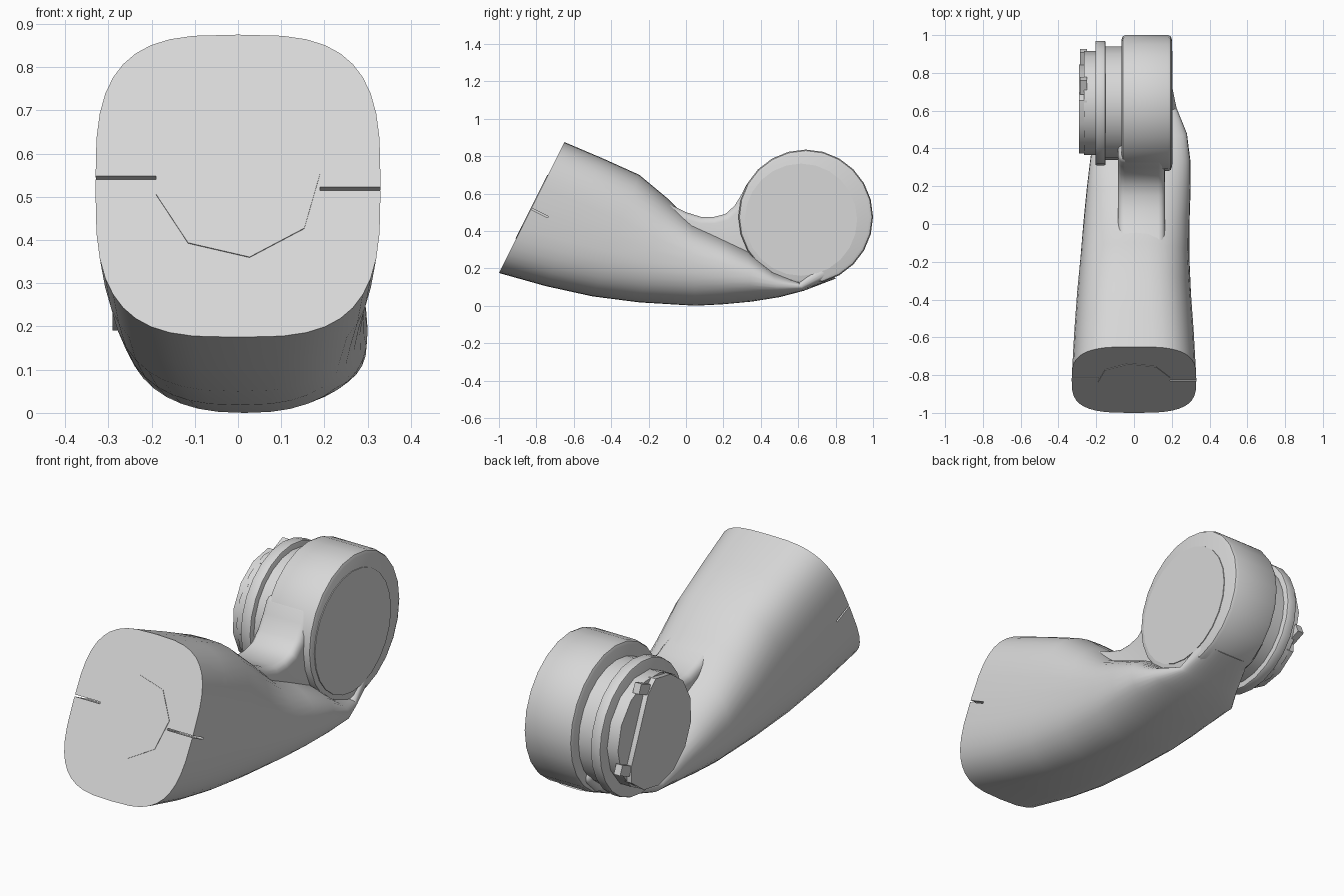
import bpy, bmesh, math
from mathutils import Vector, Matrix

cube = bpy.data.objects.get("Cube")
if cube:
    bpy.data.objects.remove(cube, do_unlink=True)

grey = bpy.data.materials.new("light grey")
grey.use_nodes = True
COLOUR = (0.68, 0.68, 0.68, 1)
grey.diffuse_color = COLOUR
grey.node_tree.nodes["Principled BSDF"].inputs["Base Color"].default_value = COLOUR


def smooth_shade(ob):
    bpy.ops.object.select_all(action="DESELECT")
    bpy.context.view_layer.objects.active = ob
    ob.select_set(True)
    bpy.ops.object.convert(target="MESH")
    bpy.ops.object.shade_smooth_by_angle(angle=math.radians(35))


def finish(name, bm, bevel=0, segments=2):
    bmesh.ops.recalc_face_normals(bm, faces=bm.faces)
    mesh = bpy.data.meshes.new(name)
    bm.to_mesh(mesh)
    bm.free()
    mesh.materials.append(grey)
    ob = bpy.data.objects.new(name, mesh)
    bpy.context.collection.objects.link(ob)
    if bevel:
        mod = ob.modifiers.new("Bevel", "BEVEL")
        mod.width, mod.segments = bevel, segments
        mod.limit_method, mod.angle_limit = "ANGLE", math.radians(40)
    smooth_shade(ob)
    return ob


def loft(name, rings, **kw):
    """Skin a list of closed rings and cap both ends."""
    bm = bmesh.new()
    loops = [[bm.verts.new(p) for p in ring] for ring in rings]
    n = len(loops[0])
    for a, b in zip(loops, loops[1:]):
        for i in range(n):
            j = (i + 1) % n
            bm.faces.new((a[i], a[j], b[j], b[i]))
    bm.faces.new(loops[0])
    bm.faces.new(loops[-1])
    return finish(name, bm, **kw)


def extrude_x(name, profile, x0, x1, **kw):
    """Extrude a side-view (y, z) outline across the width."""
    return loft(name, [[(x, y, z) for y, z in profile] for x in (x0, x1)], **kw)


def circle(y, z, r, n=24, turn=0.0):
    return [(y + r * math.cos(turn + math.tau * i / n),
             z + r * math.sin(turn + math.tau * i / n)) for i in range(n)]


# Tapered shell: bottom point, top point, centre x, half width, squareness
sections = [
    ((-1.0, .175), (-.65, .875), 0, .33, 3.2),
    ((-.75, .105), (-.45, .79), 0, .318, 3.0),
    ((-.5, .05), (-.25, .70), 0, .302, 2.8),
    ((-.25, .018), (-.1, .575), .005, .288, 2.6),
    ((.05, 0), (.03, .45), .015, .28, 2.4),
    ((.2, .008), (.18, .375), .025, .275, 2.4),
    ((.35, .022), (.33, .30), .033, .265, 2.4),
    ((.5, .046), (.46, .19), .035, .245, 2.4),
    ((.63, .08), (.6, .13), .05, .175, 2.6),
    ((.8, .145), (.72, .24), .065, .13, 3.0),
]


def section_ring(low, high, cx, w, power, n=40):
    low, high = Vector(low), Vector(high)
    mid, half = (low + high) / 2, (high - low) / 2
    ring = []
    for i in range(n):
        c, s = math.cos(math.tau * i / n), math.sin(math.tau * i / n)
        u = math.copysign(abs(c) ** (2 / power), c)
        v = math.copysign(abs(s) ** (2 / power), s)
        p = mid + half * v
        ring.append((cx + w * u, p.x, p.y))
    return ring


shell = loft("shell", [section_ring(*s) for s in sections])

# Local frame of the slanted front end
up = Vector((0, .35, .70)).normalized()
out = Vector((0, -up.z, up.y))
frame = Matrix((Vector((1, 0, 0)), up, out)).transposed().to_4x4()
frame.translation = Vector((0, -.825, .525))

# Thin slots either side of the front end
cutters = []
for side, label in ((-1, "right"), (1, "left")):
    bm = bmesh.new()
    bmesh.ops.create_cube(bm, size=1)
    box = Matrix.Translation((side * .275, .007 - side * .014, 0)) @ Matrix.Diagonal((.17, .009, .2, 1))
    bmesh.ops.transform(bm, matrix=frame @ box, verts=bm.verts)
    cutters.append(finish(label + "_slot_cutter", bm))
    cut = shell.modifiers.new(label + " slot", "BOOLEAN")
    cut.object, cut.operation, cut.solver = cutters[-1], "DIFFERENCE", "EXACT"
smooth_shade(shell)
for cutter in cutters:
    bpy.data.objects.remove(cutter, do_unlink=True)

# Eight-sided plate on the front end
loft("front_plate", [[frame @ Vector((x, y, d)) for x, y in circle(0, .005, .192, 8, .14)]
                     for d in (-.01, .003)])

# Curved neck joining the shell to the wheel-shaped joint
neck = [(-.3, .66), (-.2, .62), (-.1, .55), (0, .5), (.08, .475), (.15, .475),
        (.21, .49), (.26, .535), (.3, .6), (.34, .68), (.64, .6), (.9, .25),
        (.8, .16), (.7, .13), (.6, .11), (.45, .08), (.2, .08), (-.2, .2)]
extrude_x("neck", neck, -.085, .165, bevel=.035, segments=3)

# Round joint with its side inlay
JY, JZ = .64, .475
extrude_x("joint_ring", circle(JY, JZ, .36), -.065, .2, bevel=.02)
extrude_x("joint_inlay", circle(JY - .025, JZ - .015, .3), .19, .204)

# Stepped hub on the other side
HZ = JZ - .015
extrude_x("hub_core", circle(JY, HZ, .3), -.16, -.05)
extrude_x("hub_flange", circle(JY, HZ, .33), -.205, -.15, bevel=.008)
extrude_x("hub_cap", circle(JY, HZ, .275, 14), -.265, -.2)


def tilted(points):
    """Place hub-face outlines in the slightly turned frame of the cap."""
    c, s = math.cos(math.radians(23)), math.sin(math.radians(23))
    return [(JY + c * u - s * v, HZ + s * u + c * v) for u, v in points]


# Raised part of the cap, cut along a chord, with two end tabs
raised = [(min(u, .15), v) for u, v in circle(0, 0, .27, 14, math.pi / 14)]
extrude_x("hub_raised_face", tilted(raised), -.29, -.25)
for v, label in ((.19, "upper"), (-.19, "lower")):
    tab = [(.14, v - .025), (.22, v - .025), (.22, v + .025), (.14, v + .025)]
    extrude_x(label + "_hub_tab", tilted(tab), -.285, -.25)
